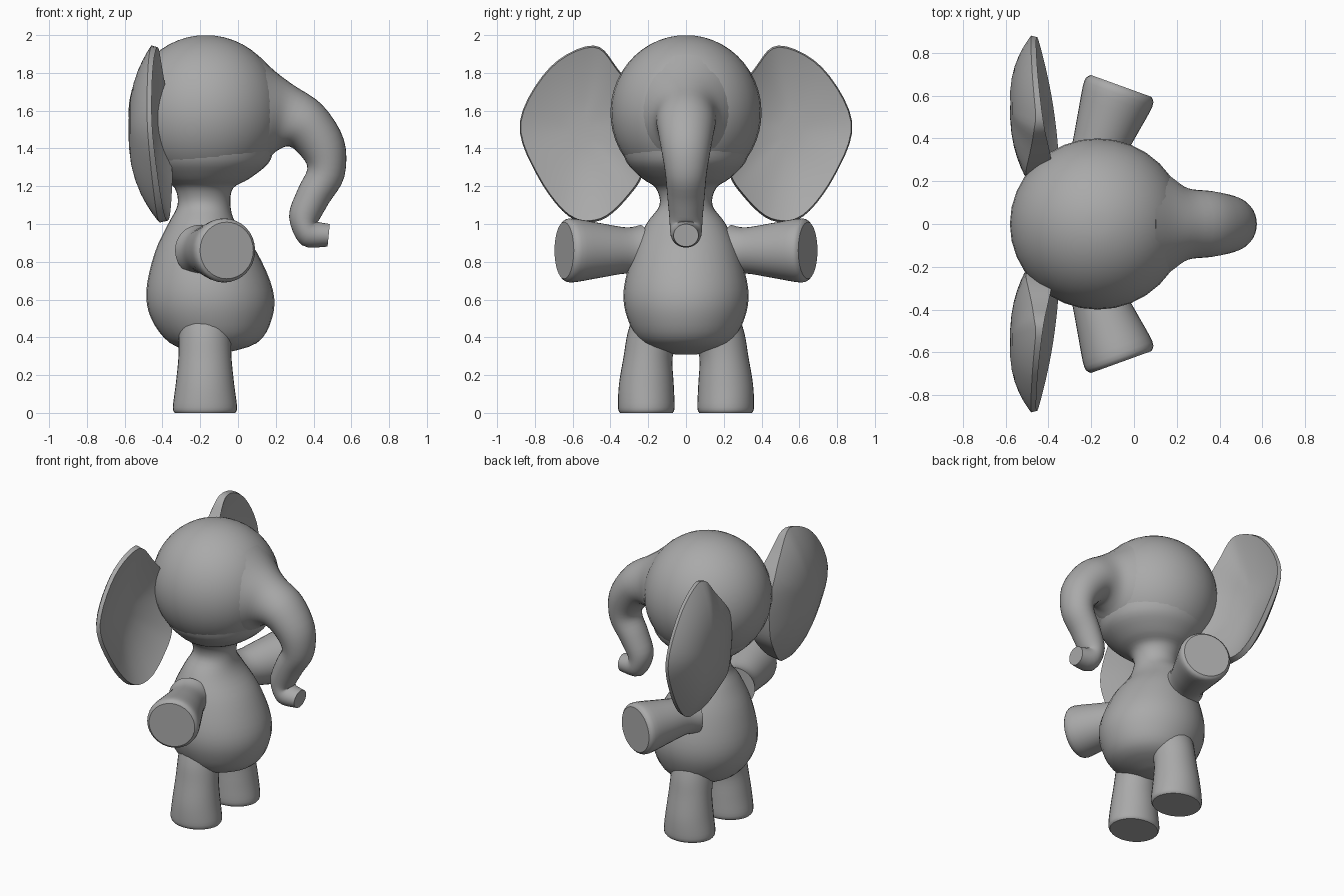
import bpy, bmesh, math
from mathutils import Vector

cube = bpy.data.objects.get("Cube")
if cube:
    bpy.data.objects.remove(cube, do_unlink=True)

shade = (0.4, 0.4, 0.4, 1)
grey = bpy.data.materials.new("soft grey")
grey.use_nodes = True
grey.diffuse_color = shade
grey.node_tree.nodes["Principled BSDF"].inputs["Base Color"].default_value = shade


def skin(name, loops):
    """Bridge equal-length loops of points and cap both ends."""
    bm = bmesh.new()
    rows = [[bm.verts.new(point) for point in loop] for loop in loops]
    count = len(rows[0])
    for lower, upper in zip(rows, rows[1:]):
        for i in range(count):
            j = (i + 1) % count
            bm.faces.new((lower[i], lower[j], upper[j], upper[i]))
    bm.faces.new(reversed(rows[0]))
    bm.faces.new(rows[-1])
    bmesh.ops.recalc_face_normals(bm, faces=bm.faces)
    mesh = bpy.data.meshes.new(name)
    bm.to_mesh(mesh)
    bm.free()
    mesh.materials.append(grey)
    part = bpy.data.objects.new(name, mesh)
    bpy.context.collection.objects.link(part)
    bpy.ops.object.select_all(action='DESELECT')
    part.select_set(True)
    bpy.context.view_layer.objects.active = part
    bpy.ops.object.shade_smooth_by_angle(angle=math.radians(40))


def spline(a, b, c, d, t):
    """Point between b and c on a smooth curve through a, b, c and d."""
    return b + t / 2 * (c - a + t * (2 * a - 5 * b + 4 * c - d + t * (3 * (b - c) + d - a)))


def refine(items, steps, closed=False):
    """Smooth curve through a list of vectors."""
    count = len(items)

    def pick(i):
        return items[i % count] if closed else items[min(max(i, 0), count - 1)]

    spans = count if closed else count - 1
    curve = [spline(pick(i - 1), pick(i), pick(i + 1), pick(i + 2), step / steps)
             for i in range(spans) for step in range(steps)]
    return curve if closed else curve + [items[-1]]


def loft(name, rings, steps=4, sides=32):
    """Each ring is a centre and two half-axes; the rings are joined smoothly."""
    centres, firsts, seconds = (refine([Vector(v) for v in column], steps)
                                for column in zip(*rings))
    turns = [math.tau * i / sides for i in range(sides)]
    skin(name, [[centre + u * math.cos(turn) + v * math.sin(turn) for turn in turns]
                for centre, u, v in zip(centres, firsts, seconds)])


def level_ring(x, y, z, depth, width):
    return (x, y, z), (depth, 0, 0), (0, width, 0)


# Pear-shaped torso with a neck flaring into the head:
# middle x, height, half-depth, half-width
torso = [(-0.15, 0.31, 0.05, 0.06), (-0.13, 0.37, 0.23, 0.23), (-0.14, 0.5, 0.32, 0.31),
         (-0.15, 0.65, 0.335, 0.33), (-0.17, 0.85, 0.27, 0.28), (-0.19, 1, 0.18, 0.21),
         (-0.18, 1.1, 0.14, 0.14), (-0.18, 1.19, 0.155, 0.16), (-0.17, 1.24, 0.23, 0.23),
         (-0.16, 1.32, 0.32, 0.31), (-0.16, 1.4, 0.35, 0.34)]
loft("torso", [level_ring(x, 0, z, depth, width) for x, z, depth, width in torso])

# Round head
latitudes = [math.pi * (i + 0.2) / 24 for i in range(24)]
loft("head", [level_ring(-0.17, 0, 1.59 - 0.41 * math.cos(a),
                         0.41 * math.sin(a), 0.4 * math.sin(a)) for a in latitudes], steps=1)

# Tapered trunk flaring out of the face along a bent path: x, height, radius
trunk = [Vector(p) for p in (
    (0.07, 1.58, 0.32), (0.17, 1.57, 0.24), (0.25, 1.56, 0.18), (0.36, 1.52, 0.14),
    (0.45, 1.4, 0.12), (0.465, 1.27, 0.1), (0.4, 1.15, 0.09), (0.35, 1.03, 0.08),
    (0.38, 0.95, 0.075), (0.48, 0.94, 0.06))]
trunk_rings = []
for before, here, after in zip(trunk[:1] + trunk, trunk, trunk[1:] + trunk[-1:]):
    along = (after - before).xy.normalized()
    x, z, radius = here
    trunk_rings.append(((x, 0, z), (-along.y * radius, 0, along.x * radius),
                        (0, radius * 1.1 if radius < 0.15 else radius * 0.93, 0)))
loft("trunk", trunk_rings)

# Ear outline as sideways distance and height
outline = [(0.36, 1.82), (0.49, 1.945), (0.72, 1.83), (0.88, 1.54), (0.79, 1.26),
           (0.62, 1.04), (0.45, 1.02), (0.3, 1.15), (0.22, 1.3), (0.22, 1.6)]
edge = refine([Vector(p) for p in outline], 5, closed=True)
ear_middle = Vector((0.56, 1.5))
# Ear shells from the domed back, round the rim, to the cupped front:
# scale, depth at the middle, share of the rim's depth, thickening at the head
growth = [math.sin(math.pi / 2 * i / 8) for i in range(1, 9)]
shells = [(s, -0.58, 0.8 * s ** 2.5, 0.55) for s in growth]
shells += [(0.98 * s, -0.5, s * s, 0) for s in reversed(growth)]


def ear_point(point, side, scale, middle, share, root):
    near_head = min(max((0.5 - point.x) * 4, 0), 1)
    rim = -0.3 - 0.14 * point.x - 0.06 * (point.y - 1)
    y, z = ear_middle.lerp(point, scale)
    return middle + (rim - middle) * share * (1 - root * near_head), side * y, z


# Arm: distance back from the flat hand, and radius
arm = [(0.43, 0.135), (0.35, 0.122), (0.2, 0.145), (0.04, 0.17), (0, 0.15)]
# Leg: height, sideways distance, half-depth, half-width
leg = [(0, 0.21, 0.16, 0.14), (0.03, 0.21, 0.17, 0.15), (0.15, 0.21, 0.155, 0.145),
       (0.3, 0.2, 0.14, 0.13), (0.42, 0.17, 0.14, 0.14), (0.55, 0.15, 0.14, 0.12)]

# Paired ears, arms and legs
for side, label in ((1, "left"), (-1, "right")):
    skin(label + "_ear", [[ear_point(point, side, *shell) for point in edge]
                          for shell in shells])

    axis = Vector((0.34, 0.94 * side, 0))
    across = Vector((0.94, -0.34 * side, 0))
    hand = Vector((-0.06, 0.645 * side, 0.86))
    loft(label + "_arm", [(hand - axis * back, across * radius, (0, 0, radius))
                          for back, radius in arm])

    loft(label + "_leg", [level_ring(-0.175, side * y, z, depth, width)
                          for z, y, depth, width in leg])
